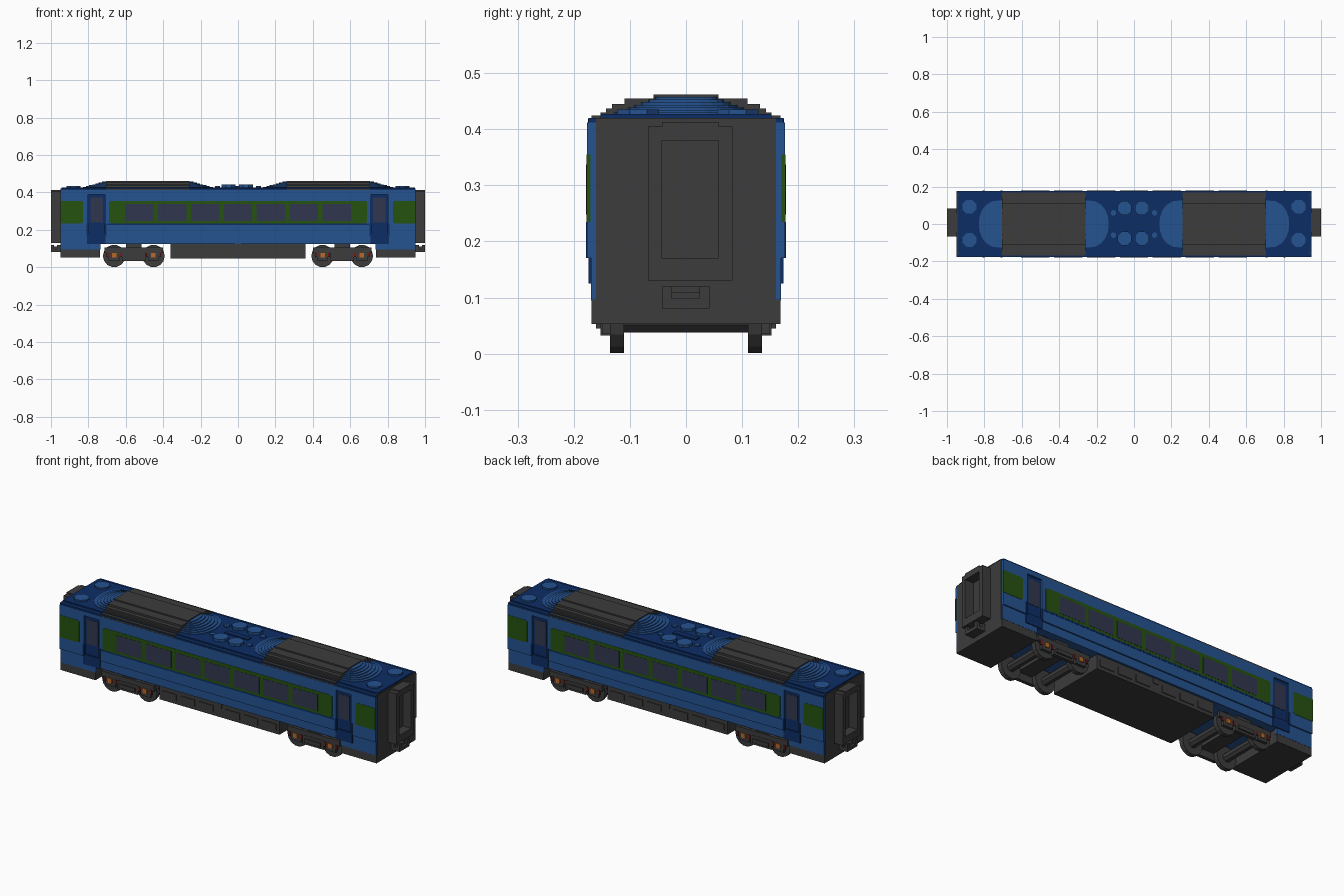
import bpy, bmesh, math
from mathutils import Matrix

cube = bpy.data.objects.get("Cube")
if cube:
    bpy.data.objects.remove(cube, do_unlink=True)


def material(name, r, g, b):
    m = bpy.data.materials.new(name)
    m.use_nodes = True
    m.diffuse_color = (r, g, b, 1)
    m.node_tree.nodes["Principled BSDF"].inputs["Base Color"].default_value = (r, g, b, 1)
    return m


BLUE = material("blue", 0.018, 0.085, 0.28)
NAVY = material("navy", 0.004, 0.027, 0.13)
GREEN = material("green", 0.019, 0.085, 0.005)
GLASS = material("window glass", 0.03, 0.037, 0.078)
GREY = material("dark grey", 0.045, 0.045, 0.045)
ORANGE = material("orange", 0.5, 0.14, 0.02)
RED = material("dark red", 0.16, 0.012, 0.012)


def finish(name, bm, mat):
    bmesh.ops.recalc_face_normals(bm, faces=bm.faces)
    me = bpy.data.meshes.new(name)
    bm.to_mesh(me)
    bm.free()
    me.materials.append(mat)
    ob = bpy.data.objects.new(name, me)
    bpy.context.collection.objects.link(ob)
    return ob


def boxes(name, mat, spans):
    """One object from boxes given as (x0, x1, y0, y1, z0, z1)."""
    bm = bmesh.new()
    for x0, x1, y0, y1, z0, z1 in spans:
        mtx = Matrix.Translation(((x0 + x1) / 2, (y0 + y1) / 2, (z0 + z1) / 2))
        mtx = mtx @ Matrix.Diagonal((abs(x1 - x0), abs(y1 - y0), abs(z1 - z0), 1))
        bmesh.ops.create_cube(bm, size=1, matrix=mtx)
    return finish(name, bm, mat)


def sides(spans):
    """Repeat boxes on the other long side."""
    return [s for x0, x1, y0, y1, z0, z1 in spans
            for s in ((x0, x1, y0, y1, z0, z1), (x0, x1, -y1, -y0, z0, z1))]


def ends(spans):
    """Repeat boxes at the other end."""
    return [s for x0, x1, y0, y1, z0, z1 in spans
            for s in ((x0, x1, y0, y1, z0, z1), (-x1, -x0, y0, y1, z0, z1))]


def cylinders(name, mat, items, axis="Z", n=8):
    """One object from cylinders given as (x, y, z, radius, depth)."""
    bm = bmesh.new()
    for x, y, z, r, d in items:
        rot = Matrix.Rotation(math.pi / 2, 4, "X") if axis == "Y" else Matrix()
        mtx = Matrix.Translation((x, y, z)) @ rot @ Matrix.Rotation(math.pi / n, 4, "Z")
        bmesh.ops.create_cone(bm, cap_ends=True, segments=n, radius1=r, radius2=r,
                              depth=d, matrix=mtx)
    return finish(name, bm, mat)


def prism(bm, pts, offset, place):
    """Extrude an outline placed in space by a function."""
    f = bm.faces.new([bm.verts.new(place(a, b)) for a, b in pts])
    ext = bmesh.ops.extrude_face_region(bm, geom=[f])["geom"]
    bmesh.ops.translate(bm, vec=offset, verts=[v for v in ext if isinstance(v, bmesh.types.BMVert)])


# Body shell: core, then side skins that leave the doorways recessed
boxes("body_core", BLUE, [(-0.94, 0.94, -0.16, 0.16, 0.125, 0.412)])
boxes("side_skins", BLUE, sides(
    [(-0.712, 0.712, 0.16, 0.176, 0.17, 0.412)]
    + ends([(0.802, 0.948, 0.16, 0.176, 0.17, 0.412),
            (0.712, 0.802, 0.16, 0.176, 0.39, 0.412)])))
boxes("lower_skins", BLUE, sides(
    [(-0.735, 0.735, 0.155, 0.169, 0.125, 0.17)]
    + ends([(0.735, 0.948, 0.155, 0.169, 0.095, 0.17)])))

# Roof deck
boxes("roof_deck", NAVY, [(-0.948, 0.948, -0.174, 0.174, 0.41, 0.42),
                          (-0.945, 0.945, -0.152, 0.152, 0.42, 0.427)])

# Doors with windows and a wider step at the bottom
boxes("doors", NAVY, sides(ends([(0.712, 0.802, 0.155, 0.166, 0.125, 0.39),
                                 (0.708, 0.808, 0.16, 0.174, 0.125, 0.18),
                                 (0.704, 0.714, 0.16, 0.178, 0.17, 0.235),
                                 (0.800, 0.810, 0.16, 0.178, 0.17, 0.235)])))
boxes("door_windows", GLASS, sides(ends([(0.722, 0.788, 0.164, 0.168, 0.238, 0.372)])))

# Window bands and glazing
boxes("window_bands", GREEN, sides(
    [(-0.69, 0.69, 0.17, 0.1775, 0.24, 0.35), (-0.68, 0.68, 0.17, 0.1775, 0.235, 0.355)]
    + ends([(0.83, 0.9485, 0.17, 0.1775, 0.24, 0.35),
            (0.837, 0.9485, 0.17, 0.1775, 0.235, 0.355)])))
boxes("band_sills", NAVY, sides([(-0.70, 0.70, 0.17, 0.1772, 0.226, 0.235)]))
boxes("side_windows", GLASS, sides(
    [(0.176 * k - 0.076, 0.176 * k + 0.076, 0.17, 0.1785, 0.248, 0.337) for k in range(-3, 4)]))

# Grey end walls and skirts
boxes("end_walls", GREY, ends([(0.935, 0.95, -0.16, 0.16, 0.053, 0.42)]))
boxes("end_skirts", GREY, ends([(0.738, 0.95, -0.168, 0.168, 0.053, 0.096),
                                (0.738, 0.94, -0.155, 0.155, 0.09, 0.126)]))

# Gangway frames around an open recess
boxes("gangways", GREY, ends([(0.945, 1.0, -0.068, -0.043, 0.13, 0.405),
                              (0.945, 1.0, 0.058, 0.083, 0.13, 0.405),
                              (0.945, 1.0, -0.043, 0.058, 0.13, 0.17),
                              (0.945, 1.0, -0.043, 0.058, 0.38, 0.413)]))

# Couplers with a raised hook
boxes("couplers", GREY, ends([(0.945, 1.0, -0.043, 0.042, 0.08, 0.098),
                              (0.985, 1.0, -0.043, -0.025, 0.098, 0.12),
                              (0.985, 1.0, 0.024, 0.042, 0.098, 0.12),
                              (0.945, 0.968, -0.043, 0.042, 0.098, 0.12),
                              (0.968, 0.988, -0.025, 0.024, 0.098, 0.11)]))

# Stepped grey roof fairings
steps = [(0.175, 0.419), (0.168, 0.424), (0.152, 0.43), (0.143, 0.437), (0.132, 0.445),
         (0.11, 0.455), (0.058, 0.462)]
half, low = [], 0.412
for y, z in steps:
    half += [(y, low), (y, z)]
    low = z
outline = half + [(-y, z) for y, z in reversed(half)]
bm = bmesh.new()
for x0 in (-0.705, 0.26):
    prism(bm, outline, (0.445, 0, 0), lambda a, b: (x0, a, b))
finish("roof_fairings", bm, GREY)

# Rounded stepped mounds tapering away from both ends of each fairing
bm = bmesh.new()
for s in (-1, 1):
    for x, d in ((0.70, s), (0.265, -s)):
        for k in range(7):
            reach, width, top = 0.13 - 0.017 * k, 0.128 - 0.012 * k, 0.43 + 0.0045 * k
            arc = [(math.cos(t * math.pi / 10), math.sin(t * math.pi / 10)) for t in range(-5, 6)]
            pts = [(s * x + d * reach * max(c, 0) ** 0.7, width * q) for c, q in arc]
            pts[0], pts[-1] = (s * x, -width), (s * x, width)
            prism(bm, pts, (0, 0, top - 0.422), lambda a, b: (a, b, 0.422))
finish("roof_mounds", bm, BLUE)

# Eight-sided vents and the centre plate
vents = [(x, y, 0.431, 0.04, 0.02) for x in (-0.05, 0.042) for y in (-0.077, 0.085)]
vents += [(s * 0.88, y, 0.428, 0.04, 0.014) for s in (-1, 1) for y in (-0.085, 0.092)]
cylinders("roof_vents", BLUE, vents)
boxes("roof_centre_plate", NAVY, [(-0.07, 0.07, -0.015, 0.015, 0.42, 0.433)])
cylinders("small_roof_caps", BLUE, [(s * 0.11, y, 0.428, 0.015, 0.012)
                                    for s in (-1, 1) for y in (-0.06, 0.06)])

# Underframe equipment box with raised covers
boxes("underframe", GREY, [(-0.36, 0.36, -0.158, 0.158, 0.047, 0.126)])
boxes("underframe_covers", GREY, sides(
    [(x - 0.042, x + 0.042, 0.155, 0.162, 0.065, 0.1)
     for x in (-0.3, -0.19, -0.08, 0.08, 0.19, 0.3)]
    + [(-0.015, 0.015, 0.155, 0.162, 0.095, 0.124)]))

# Bogies: wheels, axles, side frames and bolster
axle_x = [s * x for s in (-1, 1) for x in (0.452, 0.662)]
cylinders("wheels", GREY, [(x, y, 0.06, 0.06, 0.025) for x in axle_x for y in (-0.123, 0.123)],
          "Y", 14)
cylinders("axles", GREY, [(x, 0, 0.06, 0.024, 0.24) for x in axle_x], "Y", 8)
boxes("bogie_frames", GREY, ends(
    sides([(0.40, 0.715, 0.134, 0.15, 0.075, 0.105),
           (0.495, 0.62, 0.134, 0.152, 0.032, 0.08),
           (0.51, 0.605, 0.134, 0.16, 0.045, 0.065)])
    + [(0.515, 0.60, -0.14, 0.14, 0.07, 0.126)]))
boxes("axle_boxes", GREY, sides([(x - 0.03, x + 0.03, 0.134, 0.15, 0.035, 0.09) for x in axle_x]))
boxes("axle_caps", ORANGE, sides([(x - 0.012, x + 0.012, 0.148, 0.155, 0.052, 0.077)
                                  for x in axle_x]))
boxes("axle_springs", RED, sides([(x + d - 0.006, x + d + 0.006, 0.148, 0.154, 0.054, 0.078)
                                  for x in axle_x for d in (-0.035, 0.035)]))
